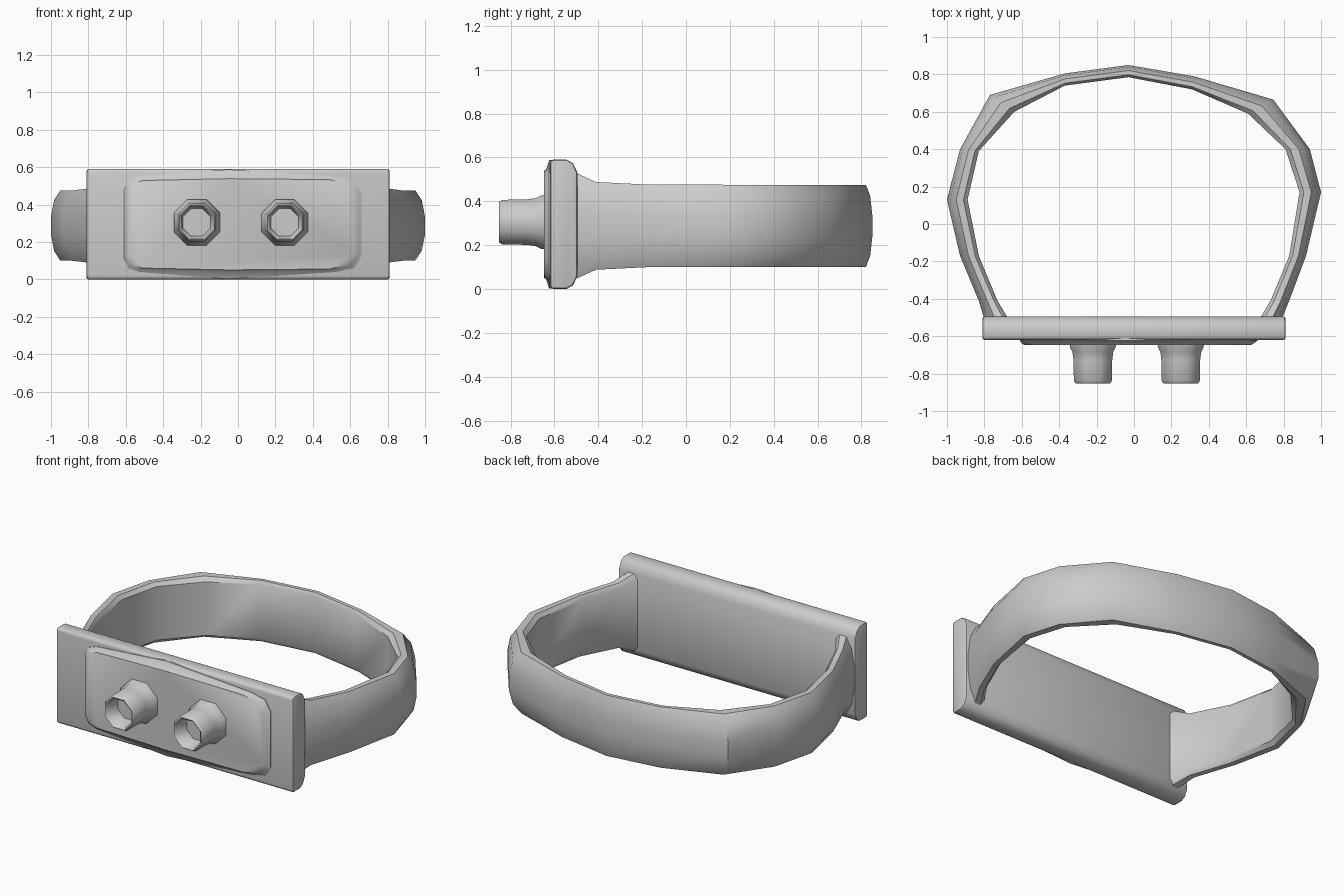
import bpy, math

if "Cube" in bpy.data.objects:
    bpy.data.objects.remove(bpy.data.objects["Cube"])

MID = 0.295  # mid height of band and plate


def make(name, verts, faces, bevel=0.0, angle=35):
    me = bpy.data.meshes.new(name)
    me.from_pydata(verts, [], faces)
    ob = bpy.data.objects.new(name, me)
    bpy.context.collection.objects.link(ob)
    bpy.context.view_layer.objects.active = ob
    bpy.ops.object.select_all(action='DESELECT')
    ob.select_set(True)
    bpy.ops.object.mode_set(mode='EDIT')
    bpy.ops.mesh.select_all(action='SELECT')
    bpy.ops.mesh.normals_make_consistent(inside=False)
    bpy.ops.object.mode_set(mode='OBJECT')
    if bevel:
        m = ob.modifiers.new("bevel", 'BEVEL')
        m.width, m.segments, m.limit_method = bevel, 2, 'ANGLE'
        m.angle_limit = math.radians(40)
        bpy.ops.object.modifier_apply(modifier=m.name)
    bpy.ops.object.shade_smooth_by_angle(angle=math.radians(angle))
    return ob


def loft(name, loops, bevel=0.0, angle=35):
    """Skin equal-sized closed loops and cap both ends."""
    n = len(loops[0])
    verts = [p for lp in loops for p in lp]
    faces = [(k*n + i, k*n + (i+1) % n, (k+1)*n + (i+1) % n, (k+1)*n + i)
             for k in range(len(loops) - 1) for i in range(n)]
    faces += [tuple(range(n)), tuple(range(len(verts) - n, len(verts)))]
    return make(name, verts, faces, bevel, angle)


# Front plate: rounded profile extruded across x
half = [(-0.62, 0.287), (-0.605, 0.295), (-0.545, 0.295), (-0.515, 0.278), (-0.495, 0.235)]
prof = [(y, MID + h) for y, h in half] + [(y, MID - h) for y, h in reversed(half)]
loft("front_plate", [[(x, y, z) for y, z in prof]
                     for x in (-0.81, 0.81)], bevel=0.012)

# Raised panel, whose foot bulges at the middle of top and bottom
top = [(-0.60, 0.17), (-0.575, 0.225), (-0.52, 0.24), (-0.05, 0.25),
       (0.50, 0.245), (0.59, 0.225), (0.64, 0.16)]
foot = [(-0.61, 0.18), (-0.585, 0.235), (-0.53, 0.255), (-0.05, 0.293),
        (0.52, 0.255), (0.62, 0.235), (0.66, 0.17)]


def outline(pts, y, s=1.0):
    full = pts + [(x, -h) for x, h in reversed(pts)]
    return [(0.02 + (x - 0.02)*s, y, MID + h*s) for x, h in full]


loft("raised_panel", [outline(foot, -0.60), outline(foot, -0.624), outline(top, -0.638),
                      outline(top, -0.648, 0.975)])

# Two eight-sided hollow knobs: (radius, y) profile from foot to socket floor
knob = [(0.135, -0.635), (0.132, -0.66), (0.118, -0.685), (0.112, -0.73), (0.11, -0.838),
        (0.10, -0.852), (0.09, -0.845), (0.08, -0.75)]
for side, cx in (("left", -0.22), ("right", 0.25)):
    loops = [[(cx + r*math.cos((i + .5)*math.pi/4), y, 0.305 + r*math.sin((i + .5)*math.pi/4))
              for i in range(8)] for r, y in knob]
    loft(side + "_knob", loops, angle=50)

# Wrist band: paired outer / inner path points, with half height
path = [((-0.80, -0.51), (-0.67, -0.51), 0.245),
        ((-0.765, -0.41), (-0.73, -0.41), 0.20),
        ((-0.93, -0.17), (-0.83, -0.17), 0.188),
        ((-1.00, 0.13), (-0.89, 0.13), 0.1875),
        ((-0.93, 0.40), (-0.83, 0.39), 0.1875),
        ((-0.77, 0.69), (-0.64, 0.60), 0.1875),
        ((-0.37, 0.805), (-0.37, 0.74), 0.1875),
        ((-0.03, 0.85), (-0.03, 0.785), 0.1875),
        ((0.32, 0.79), (0.31, 0.72), 0.1875),
        ((0.745, 0.665), (0.61, 0.59), 0.1875),
        ((0.94, 0.40), (0.81, 0.40), 0.1875),
        ((1.00, 0.17), (0.885, 0.17), 0.1875),
        ((0.92, -0.17), (0.83, -0.17), 0.188),
        ((0.83, -0.41), (0.73, -0.41), 0.20),
        ((0.79, -0.51), (0.67, -0.51), 0.245)]
path[1] = ((-0.83, -0.41), (-0.73, -0.41), 0.20)
# Cross-section: (inner-to-outer fraction, fraction of half height)
sec = [(0.0, 0.88), (0.2, 1.0), (0.55, 1.0), (0.85, 0.72), (1.0, 0.25)]
sec += [(t, -h) for t, h in reversed(sec)]
loops = [[(i[0] + (o[0] - i[0])*t, i[1] + (o[1] - i[1])*t, MID - 0.007 + h*f)
          for t, f in sec] for o, i, h in path]
loft("wrist_band", loops, angle=40)
